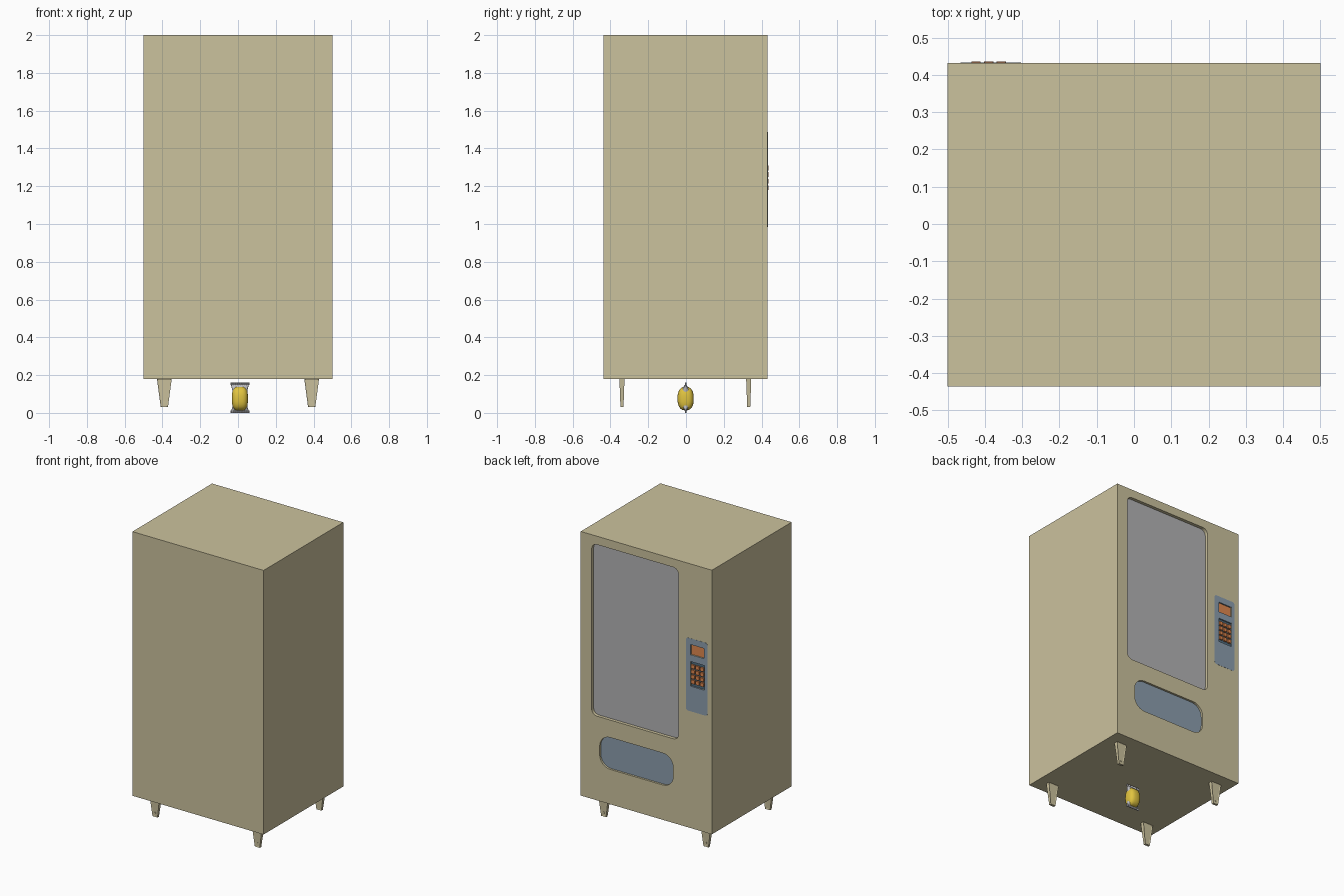
import bpy, bmesh
from math import sin, cos, pi, copysign

if "Cube" in bpy.data.objects:
    bpy.data.objects.remove(bpy.data.objects["Cube"])

def mat(name, *rgb):
    m = bpy.data.materials.new(name)
    m.diffuse_color = (*rgb, 1)
    m.use_nodes = True
    m.node_tree.nodes["Principled BSDF"].inputs["Base Color"].default_value = m.diffuse_color
    return m

TAN = mat("tan_paint", 0.6, 0.54, 0.34)
GLASS = mat("grey_glass", 0.45, 0.45, 0.46)
BLUE = mat("blue_grey", 0.26, 0.34, 0.42)
DARK = mat("dark_blue", 0.08, 0.15, 0.21)
ORANGE = mat("orange", 0.75, 0.25, 0.08)
YELLOW = mat("yellow", 0.75, 0.55, 0.05)
SILVER = mat("silver", 0.5, 0.5, 0.52)

def finish(name, bm, material):
    bmesh.ops.recalc_face_normals(bm, faces=bm.faces)
    me = bpy.data.meshes.new(name)
    bm.to_mesh(me)
    bm.free()
    me.materials.append(material)
    ob = bpy.data.objects.new(name, me)
    bpy.context.collection.objects.link(ob)
    return ob

def loft(name, rings, material):
    """Skin a list of equal-length point rings and cap both ends."""
    bm = bmesh.new()
    vs = [[bm.verts.new(p) for p in r] for r in rings]
    n = len(rings[0])
    for a, b in zip(vs, vs[1:]):
        for i in range(n):
            bm.faces.new((a[i], a[(i + 1) % n], b[(i + 1) % n], b[i]))
    bm.faces.new(vs[0])
    bm.faces.new(vs[-1])
    return finish(name, bm, material)

def plate(name, x0, x1, z0, z1, y0, y1, r, material, seg=6):
    """Rounded rectangle in the xz plane, extruded along y."""
    pts = []
    for k, (cx, cz) in enumerate([(x1 - r, z1 - r), (x0 + r, z1 - r),
                                  (x0 + r, z0 + r), (x1 - r, z0 + r)]):
        for s in range(seg + 1 if r else 1):
            a = (k + s / seg) * pi / 2
            pts.append((cx + r * cos(a), cz + r * sin(a)))
    return loft(name, [[(x, y, z) for x, z in pts] for y in (y0, y1)], material)

def cut(target, *box, r):
    cutter = plate("cutter", *box, r, TAN)
    cutter.hide_render = True
    m = target.modifiers.new("cut", 'BOOLEAN')
    m.operation = 'DIFFERENCE'
    m.solver = 'EXACT'
    m.object = cutter
    bpy.context.view_layer.objects.active = target
    bpy.ops.object.modifier_apply(modifier="cut")
    bpy.data.objects.remove(cutter)

F = 0.432  # y of the door side

# Cabinet with recesses for window and delivery slot
body = plate("cabinet", -0.5, 0.5, 0.18, 2.0, -0.4355, F, 0, TAN)
WIN = (-0.245, 0.417, 0.76, 1.942)
SLOT = (-0.205, 0.356, 0.42, 0.64)
cut(body, *WIN, F - 0.024, F + 0.1, r=0.04)
cut(body, *SLOT, F - 0.016, F + 0.1, r=0.08)
plate("window_glass", *WIN, F - 0.03, F - 0.022, 0.04, GLASS)
plate("delivery_flap", *SLOT, F - 0.03, F - 0.014, 0.08, BLUE)

# Control panel with recessed display and keypad
DISP = (-0.441, -0.339, 1.375, 1.445)
PAD = (-0.443, -0.337, 1.158, 1.328)
panel = plate("control_panel", -0.466, -0.303, 0.985, 1.487, F - 0.02, F + 0.001, 0.016, BLUE)
for box in (DISP, PAD):
    cut(body, *box, F - 0.03, F + 0.1, r=0)
    cut(panel, *box, F - 0.03, F + 0.1, r=0)
plate("display_screen", *DISP, F - 0.03, F - 0.008, 0, ORANGE)
plate("keypad_base", *PAD, F - 0.03, F - 0.008, 0, DARK)
for i in range(3):
    for j in range(4):
        x, z = -0.39 + (i - 1) * 0.034, 1.244 + (j - 1.5) * 0.035
        plate("keypad_button", x - 0.0125, x + 0.0125, z - 0.0125, z + 0.0125,
              F - 0.01, F + 0.0035, 0.003, ORANGE, 2)

# Tapered pressed-metal legs with sunken faces
def leg(x, y):
    def ring(z, w, d):
        return [(x + sx * w, y + sy * d, z) for sx, sy in ((-1, -1), (1, -1), (1, 1), (-1, 1))]
    ob = loft("leg", [ring(0.03, 0.019, 0.008), ring(0.18, 0.039, 0.0135)], TAN)
    bm = bmesh.new()
    bm.from_mesh(ob.data)
    bm.normal_update()
    sides = [f for f in bm.faces if abs(f.normal.y) > 0.9]
    bmesh.ops.inset_individual(bm, faces=sides, thickness=0.008, depth=-0.003)
    bm.to_mesh(ob.data)
    bm.free()
    # bolt near the foot
    s = copysign(1, y)
    plate("leg_bolt", x - 0.006, x + 0.006, 0.05, 0.062, y, y + s * 0.009, 0.0059, TAN, 3)

for lx in (-0.39, 0.39):
    for ly in (-0.339, 0.332):
        leg(lx, ly)

# Snack bag: puffed body and flat crimped ends
def oval(z, w, d, e=0.75, n=32):
    pts = []
    for i in range(n):
        c, s = cos(2 * pi * i / n), sin(2 * pi * i / n)
        pts.append((0.01 + w * copysign(abs(c) ** e, c), -0.002 + d * copysign(abs(s) ** e, s), z))
    return pts

rings = []
for k in range(13):
    t = -0.97 + 1.94 * k / 12
    t = sin(t * pi / 2)
    q = (1 - abs(t) ** 2.6) ** 0.5
    rings.append(oval(0.076 + 0.063 * t, 0.016 + 0.027 * q, 0.004 + 0.039 * q))
puff = loft("bag_body", rings, YELLOW)

foil = loft("bag_foil", [oval(z, w, d) for z, w, d in (
    (0.002, 0.048, 0.002), (0.012, 0.046, 0.003), (0.03, 0.04, 0.02), (0.076, 0.037, 0.036),
    (0.12, 0.04, 0.022), (0.143, 0.046, 0.008), (0.15, 0.047, 0.003))], SILVER)
for name, z in (("bag_top_seal", 0.148), ("bag_bottom_seal", 0.0)):
    zz = [(-0.04 + 0.1 * i / 20, 0.002 * (-1) ** i) for i in range(21)]
    path = [(x, y - 0.0045) for x, y in zz] + [(x, y + 0.0005) for x, y in reversed(zz)]
    loft(name, [[(x, y, h) for x, y in path] for h in (z, z + 0.013)], SILVER)

for ob in (puff, foil):
    bpy.ops.object.select_all(action='DESELECT')
    ob.select_set(True)
    bpy.context.view_layer.objects.active = ob
    bpy.ops.object.shade_smooth_by_angle()
